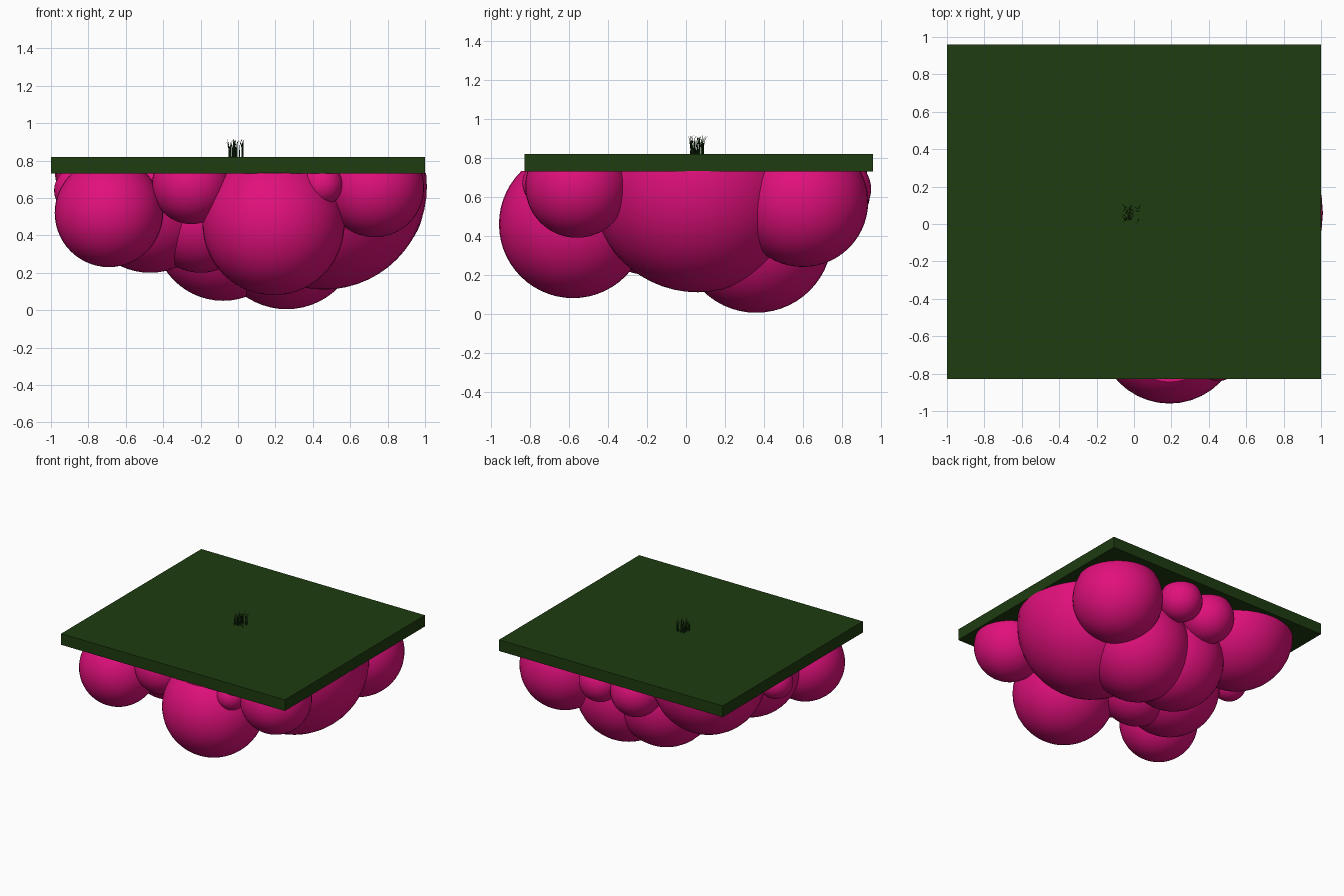
import bpy, bmesh, math, random
from mathutils import Vector

if "Cube" in bpy.data.objects:
    bpy.data.objects.remove(bpy.data.objects["Cube"])

random.seed(4)


def material(name, color):
    m = bpy.data.materials.new(name)
    m.diffuse_color = (*color, 1)
    m.use_nodes = True
    m.node_tree.nodes["Principled BSDF"].inputs["Base Color"].default_value = m.diffuse_color
    return m


PINK = material("pink", (0.75, 0.005, 0.2))
GREEN = material("dark_green", (0.013, 0.045, 0.005))
BLADE = material("grass_green", (0.008, 0.035, 0.006))


def add_object(name, bm, mat):
    me = bpy.data.meshes.new(name)
    bm.to_mesh(me)
    bm.free()
    me.materials.append(mat)
    ob = bpy.data.objects.new(name, me)
    bpy.context.collection.objects.link(ob)
    return ob


# Ground slab
bm = bmesh.new()
bmesh.ops.create_cube(bm, size=1)
for v in bm.verts:
    v.co = Vector((v.co.x * 2, v.co.y * 1.79 + 0.065, v.co.z * 0.09 + 0.775))
add_object("slab", bm, GREEN)

# Underside blobs: x, y, z, radius; each is sliced flat at the slab underside
BLOBS = [
    (0.19, -0.58, 0.46, 0.38), (-0.69, -0.54, 0.52, 0.29),
    (-0.47, -0.15, 0.57, 0.37), (-0.25, -0.60, 0.67, 0.21),
    (-0.20, -0.20, 0.48, 0.28), (-0.08, 0.36, 0.42, 0.37),
    (0.26, 0.36, 0.395, 0.39), (0.46, 0.06, 0.66, 0.55),
    (0.73, -0.56, 0.655, 0.265), (0.45, -0.73, 0.67, 0.11),
    (0.66, 0.60, 0.575, 0.335), (0.21, 0.79, 0.64, 0.16),
    (-0.085, 0.75, 0.62, 0.195), (-0.56, 0.51, 0.76, 0.42),
    (-0.855, 0.075, 0.64, 0.128),
]
for i, (x, y, z, r) in enumerate(BLOBS):
    bm = bmesh.new()
    bmesh.ops.create_uvsphere(bm, u_segments=40, v_segments=28, radius=r)
    bmesh.ops.translate(bm, verts=bm.verts, vec=(x, y, z))
    for f in bm.faces:
        f.smooth = True
    geom = bm.verts[:] + bm.edges[:] + bm.faces[:]
    cut = bmesh.ops.bisect_plane(bm, geom=geom, plane_co=(0, 0, 0.732),
                                 plane_no=(0, 0, 1), clear_outer=True)
    rim = [e for e in cut["geom_cut"] if isinstance(e, bmesh.types.BMEdge)]
    if rim:
        for f in bmesh.ops.edgeloop_fill(bm, edges=rim)["faces"]:
            f.smooth = False
        for e in rim:
            e.smooth = False
    bmesh.ops.recalc_face_normals(bm, faces=bm.faces)
    add_object(f"blob_{i + 1}", bm, PINK)

# Grass tuft: thin tapering blades that droop at the tip
bm = bmesh.new()
for _ in range(34):
    bx, by = random.uniform(-0.048, 0.03), random.uniform(0.02, 0.095)
    h = random.uniform(0.06, 0.1)
    lean = random.uniform(0.005, 0.03)
    a = random.uniform(0, 2 * math.pi)
    out = Vector((math.cos(a), math.sin(a), 0))
    side = Vector((-out.y, out.x, 0))
    rows = []
    for k in range(6):
        t = k / 5
        c = Vector((bx, by, 0.818)) + out * lean * t ** 2.5
        c.z += h * math.sin(t * math.pi / 2)
        w = 0.0035 * (1 - 0.85 * t)
        rows.append([bm.verts.new(c + side * w),
                     bm.verts.new(c - side * w),
                     bm.verts.new(c + out * w)])
    for p, q in zip(rows, rows[1:]):
        for j in range(3):
            n = (j + 1) % 3
            bm.faces.new((p[j], p[n], q[n], q[j]))
    bm.faces.new(rows[-1])
bmesh.ops.recalc_face_normals(bm, faces=bm.faces)
add_object("grass_tuft", bm, BLADE)
